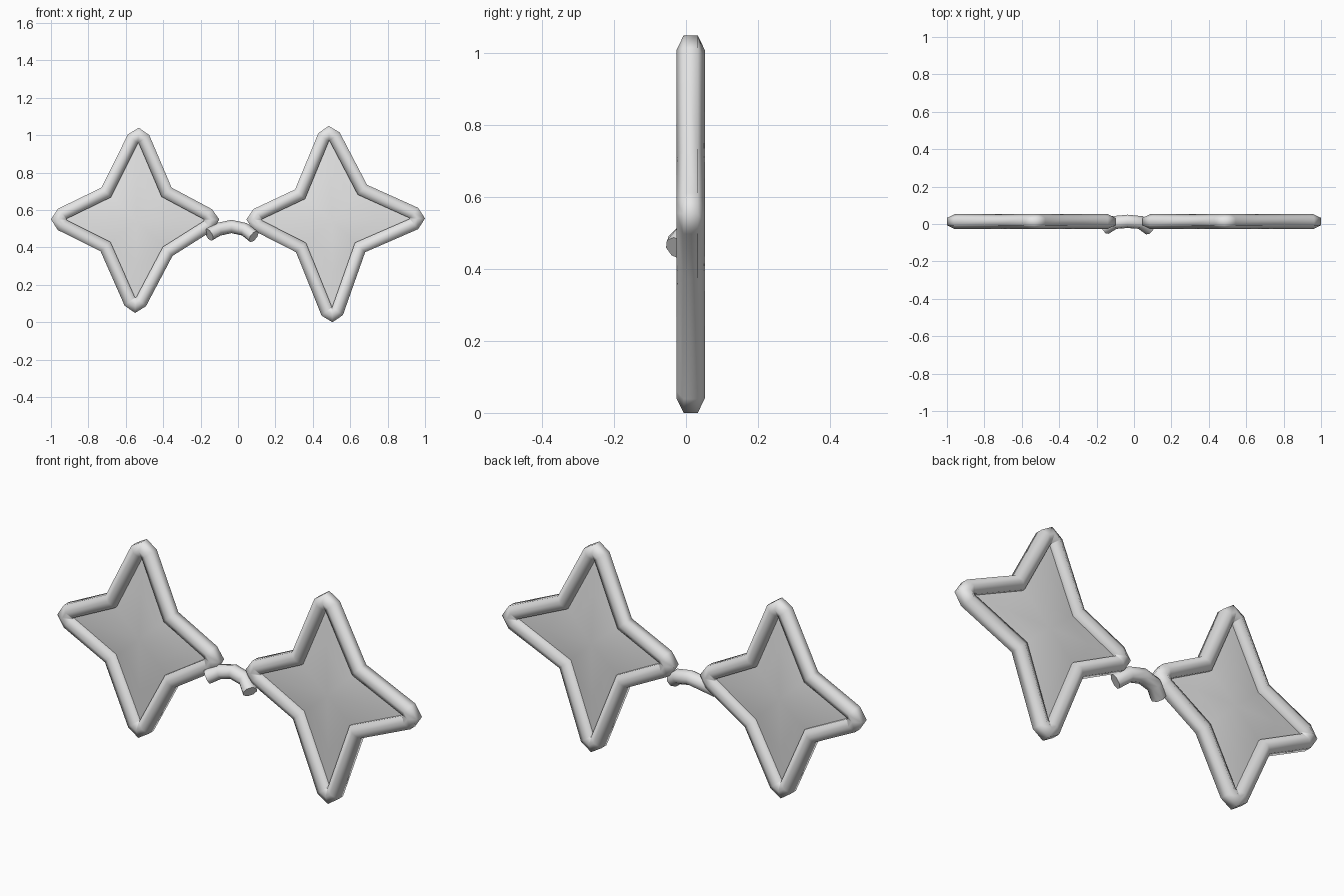
import bpy, bmesh, math
from mathutils import Vector

if "Cube" in bpy.data.objects:
    bpy.data.objects.remove(bpy.data.objects["Cube"], do_unlink=True)

grey = bpy.data.materials.new("plain grey")
grey.diffuse_color = (0.8, 0.8, 0.8, 1)
grey.use_nodes = True
grey.node_tree.nodes["Principled BSDF"].inputs["Base Color"].default_value = (0.8, 0.8, 0.8, 1)

MID_Y = 0.013   # depth of the frame's centre line
R = 0.0395      # tube radius
SIDES = 6


def finish(name, bm, angle):
    bmesh.ops.recalc_face_normals(bm, faces=bm.faces)
    mesh = bpy.data.meshes.new(name)
    bm.to_mesh(mesh)
    bm.free()
    mesh.materials.append(grey)
    obj = bpy.data.objects.new(name, mesh)
    bpy.context.collection.objects.link(obj)
    bpy.ops.object.select_all(action='DESELECT')
    obj.select_set(True)
    bpy.context.view_layer.objects.active = obj
    bpy.ops.object.shade_smooth_by_angle(angle=math.radians(angle))


def blunt(corners):
    """Clockwise outline; each tip (even entry) becomes three points."""
    out = []
    for i, c in enumerate(corners):
        p = Vector(c)
        if i % 2 == 0:
            back = ((Vector(corners[i - 1]) + Vector(corners[(i + 1) % 8])) / 2 - p).normalized()
            side = Vector((-back.y, back.x))
            if side.dot(Vector(corners[i - 1]) - p) < 0:
                side = -side
            out += [p + back * 0.037 + side * 0.057, p, p + back * 0.037 - side * 0.057]
        else:
            out.append(p)
    return out


def star_frame(name, corners):
    """Six-sided tube whose outer edge follows the star outline."""
    pts = blunt(corners)
    bm = bmesh.new()
    rings = []
    for i, p in enumerate(pts):
        a = (p - pts[i - 1]).normalized()
        b = (pts[(i + 1) % len(pts)] - p).normalized()
        na, nb = Vector((a.y, -a.x)), Vector((b.y, -b.x))
        inward = (na + nb).normalized()
        inward /= max(inward.dot(na), 0.6)
        apothem = R * math.cos(math.pi / SIDES)
        ring = []
        for k in range(SIDES):
            t = 2 * math.pi * k / SIDES
            q = p + inward * (apothem + R * math.sin(t))
            ring.append(bm.verts.new((q.x, MID_Y + R * math.cos(t), q.y)))
        rings.append(ring)
    for i, ring in enumerate(rings):
        prev = rings[i - 1]
        for k in range(SIDES):
            n = (k + 1) % SIDES
            bm.faces.new((prev[k], prev[n], ring[n], ring[k]))
    finish(name, bm, 75)


def star_lens(name, corners):
    """Gently pillowed panel with its rim buried in the frame."""
    centre = sum((Vector(c) for c in corners), Vector((0, 0))) / 8
    bm = bmesh.new()

    def vert(c, scale, y):
        q = centre + (Vector(c) - centre) * scale
        return bm.verts.new((q.x, MID_Y + y, q.y))

    rim = [vert(c, 0.91 if i % 2 == 0 else 0.87, 0) for i, c in enumerate(corners)]
    for s in (-1, 1):
        mid = [vert(c, 0.5, s * 0.016) for c in corners]
        hub = vert(centre, 1, s * 0.022)
        for i in range(8):
            bm.faces.new((rim[i - 1], rim[i], mid[i], mid[i - 1]))
            bm.faces.new((mid[i - 1], mid[i], hub))
    finish(name, bm, 40)


# Star outlines (x, z), clockwise from the top tip, tips and notches alternating
stars = {
    "right": [(-0.53, 1.04), (-0.355, 0.72), (-0.10, 0.55), (-0.35, 0.355),
              (-0.55, 0.05), (-0.735, 0.38), (-1.0, 0.55), (-0.73, 0.72)],
    "left": [(0.485, 1.05), (0.69, 0.735), (1.0, 0.555), (0.68, 0.375),
             (0.505, 0.0), (0.31, 0.375), (0.045, 0.55), (0.305, 0.71)],
}
for side, corners in stars.items():
    star_frame(side + "_frame", corners)
    star_lens(side + "_lens", corners)

# Nose bridge: arched tube with its ends hooked forward
path = [(-0.155, -0.022, 0.468), (-0.105, 0.008, 0.497), (-0.035, 0.014, 0.512),
        (0.035, 0.008, 0.497), (0.084, -0.025, 0.458)]
curve = bpy.data.curves.new("bridge_path", 'CURVE')
curve.dimensions = '3D'
curve.bevel_depth = 0.036
curve.bevel_resolution = 2
curve.use_fill_caps = True
spline = curve.splines.new('POLY')
spline.points.add(len(path) - 1)
for point, co in zip(spline.points, path):
    point.co = (*co, 1)
temp = bpy.data.objects.new("bridge_path", curve)
bpy.context.collection.objects.link(temp)
bpy.context.view_layer.update()
bm = bmesh.new()
bm.from_mesh(temp.evaluated_get(bpy.context.evaluated_depsgraph_get()).to_mesh())
bpy.data.objects.remove(temp, do_unlink=True)
bmesh.ops.remove_doubles(bm, verts=bm.verts, dist=0.0005)
finish("bridge", bm, 50)
